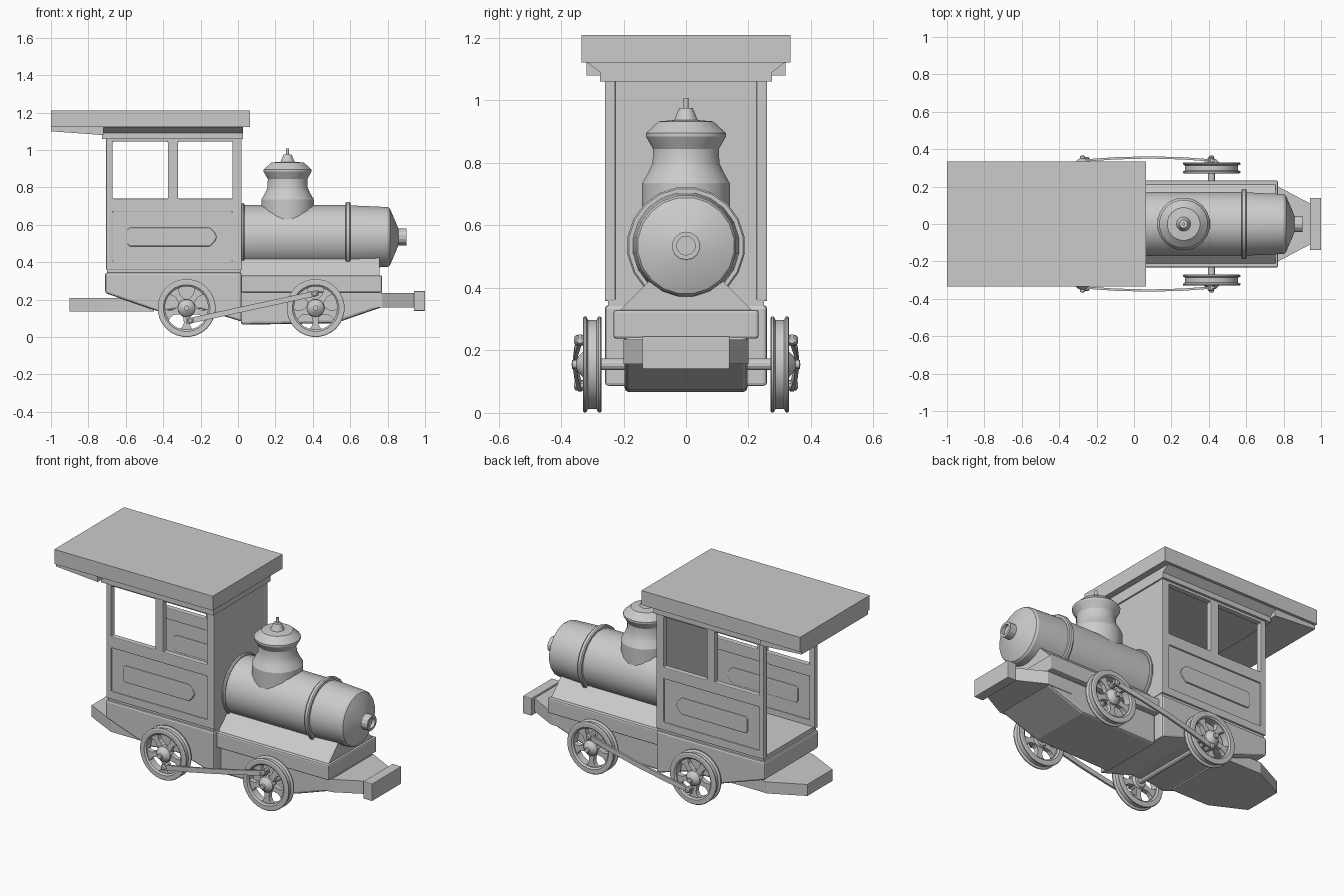
import bpy, bmesh, math
from mathutils import Vector

if "Cube" in bpy.data.objects:
    bpy.data.objects.remove(bpy.data.objects["Cube"])

# ---------- helpers ----------
def finish(name, bm, bevel=0, smooth=False, mirror=False):
    bmesh.ops.remove_doubles(bm, verts=bm.verts, dist=1e-5)
    bmesh.ops.recalc_face_normals(bm, faces=bm.faces)
    me = bpy.data.meshes.new(name)
    bm.to_mesh(me)
    bm.free()
    ob = bpy.data.objects.new(name, me)
    bpy.context.collection.objects.link(ob)
    if bevel:
        m = ob.modifiers.new("Bevel", 'BEVEL')
        m.width, m.segments, m.limit_method = bevel, 2, 'ANGLE'
    if mirror:
        m = ob.modifiers.new("Mirror", 'MIRROR')
        m.use_axis = (False, True, False)
    if smooth:
        bpy.ops.object.select_all(action='DESELECT')
        ob.select_set(True)
        bpy.context.view_layer.objects.active = ob
        bpy.ops.object.shade_smooth_by_angle(angle=math.radians(25))
    return ob

def place(axis, p, q, d):
    return {'x': (d, p, q), 'y': (p, d, q), 'z': (p, q, d)}[axis]

def add_prism(bm, pts, axis, lo, hi):
    a = [bm.verts.new(place(axis, p, q, lo)) for p, q in pts]
    b = [bm.verts.new(place(axis, p, q, hi)) for p, q in pts]
    bm.faces.new(a)
    bm.faces.new(b[::-1])
    for i in range(len(a)):
        j = (i + 1) % len(a)
        bm.faces.new((a[i], a[j], b[j], b[i]))

def prism(name, pts, axis, lo, hi, **kw):
    bm = bmesh.new()
    add_prism(bm, pts, axis, lo, hi)
    return finish(name, bm, **kw)

def box(name, x0, x1, y0, y1, z0, z1, **kw):
    return prism(name, [(x0, y0), (x1, y0), (x1, y1), (x0, y1)], 'z', z0, z1, **kw)

def lathe(name, prof, axis, c, segs=20, closed=False, **kw):
    """Turn (radius, position) points about an axis through c."""
    bm = bmesh.new()
    rings = []
    for r, d in prof:
        rings.append([bm.verts.new(place(axis, c[0] + r * math.cos(t), c[1] + r * math.sin(t), d))
                      for t in (2 * math.pi * (k + .5) / segs for k in range(segs))])
    n = len(rings)
    for i in range(n if closed else n - 1):
        a, b = rings[i], rings[(i + 1) % n]
        for k in range(segs):
            l = (k + 1) % segs
            bm.faces.new((a[k], a[l], b[l], b[k]))
    if not closed:
        bmesh.ops.remove_doubles(bm, verts=bm.verts, dist=1e-5)
    return finish(name, bm, smooth=True, **kw)

def sym(pts):
    """Complete an outline given on the positive side of its second axis."""
    return pts + [(p, -q) for p, q in reversed(pts)]

# ---------- roof ----------
box("roof", -1, .065, -.335, .335, 1.122, 1.21)
prism("roof_cornice", [(-.275, 1.06), (.275, 1.06), (.275, 1.09), (.318, 1.122), (-.318, 1.122), (-.275, 1.09)],
      'x', -.728, .027)
prism("roof_rear_support", [(-1, 1.13), (-1, 1.10), (-.72, 1.08), (-.72, 1.13)], 'y', -.318, .318)

# ---------- cab: side walls with two windows and a framed panel ----------
xs = [-.705, -.67, -.375, -.32, -.03, .02]
zs = [.358, .405, .67, .74, 1.045, 1.075]
holes = {(1, 1), (2, 1), (3, 1), (1, 3), (3, 3)}
bm = bmesh.new()
for i in range(5):
    for j in range(5):
        if (i, j) not in holes:
            bm.faces.new([bm.verts.new((x, .26, z)) for x, z in
                          ((xs[i], zs[j]), (xs[i + 1], zs[j]), (xs[i + 1], zs[j + 1]), (xs[i], zs[j + 1]))])
bmesh.ops.remove_doubles(bm, verts=bm.verts, dist=1e-5)
ext = bmesh.ops.extrude_face_region(bm, geom=bm.faces[:])
bmesh.ops.translate(bm, verts=[g for g in ext['geom'] if isinstance(g, bmesh.types.BMVert)], vec=(0, -.035, 0))
finish("cab_side_walls", bm, bevel=.005, mirror=True)
box("cab_side_panels", -.67, -.03, .234, .251, .405, .67, mirror=True)
prism("cab_panel_badges", [(-.58, .485), (-.15, .485), (-.125, .51), (-.112, .535), (-.125, .56), (-.15, .585),
                           (-.58, .585), (-.592, .573), (-.592, .497)], 'y', .226, .26, bevel=.006, mirror=True)
box("cab_front_wall", -.012, .018, -.255, .255, .358, 1.075)
box("cab_floor", -.7, .015, -.25, .25, .335, .372)

# ---------- chassis ----------
prism("cab_base", [(-.71, .345), (-.71, .235), (-.42, .135), (-.33, .15), (-.2, .15), (.02, .083), (.02, .345)],
      'y', -.26, .26, bevel=.012)
prism("rear_platform", sym([(-.9, .12), (-.7, .22), (-.45, .22)]), 'z', .138, .208)
box("front_frame", .01, .77, -.232, .232, .238, .33, bevel=.008)
prism("underbody", [(.015, .25), (.015, .066), (.52, .074), (.77, .16), (.77, .25)], 'y', -.197, .197, bevel=.015)
prism("front_platform", sym([(.6, .2), (.77, .2), (.945, .108)]), 'z', .157, .235)
box("front_buffer", .94, 1, -.14, .14, .14, .246, bevel=.004)

# ---------- boiler ----------
C = (0, .535)
prism("boiler_saddle", [(-.215, .325), (.215, .325), (.115, .425), (-.115, .425)], 'x', .01, .757)
lathe("boiler", [(0, 0), (.172, 0), (.172, .58), (.162, .8), (.155, .812), (.05, .856), (0, .856)], 'x', C)
for nm, x0, x1, r in (("boiler_rear_ring", .015, .035, .183), ("boiler_front_ring", .574, .602, .189)):
    lathe(nm, [(.16, x0), (r - .005, x0), (r, x0 + .006), (r, x1 - .006), (r - .005, x1), (.16, x1)], 'x', C)
lathe("boiler_nose", [(.05, .83), (.053, .852), (.045, .858), (.045, .9), (.03, .9), (.03, .88), (0, .88)], 'x', C, 14)

# ---------- chimney ----------
lathe("chimney", [(0, .6), (.142, .6), (.142, .735), (.122, .77), (.108, .80), (.107, .845), (.13, .885), (.13, .895),
                  (.088, .933), (.038, .937), (.022, .975), (.008, .976), (.008, 1.007), (0, 1.007)], 'z', (.265, 0), 20)

# ---------- wheels, axles ----------
ZC = .155
for tag, cx in (("rear", -.275), ("front", .415)):
    c = (cx, ZC)
    lathe(tag + "_wheel_rims", [(.149, .27), (.155, .274), (.155, .28), (.143, .287), (.143, .313), (.155, .32),
                                (.155, .326), (.149, .33), (.125, .33), (.116, .322), (.116, .278), (.125, .27)],
          'y', c, 28, closed=True, mirror=True)
    lathe(tag + "_wheel_hubs", [(0, .272), (.036, .275), (.05, .3), (.046, .325), (.026, .345), (.014, .35),
                                (.014, .364), (0, .366)], 'y', c, 14, mirror=True)
    bm = bmesh.new()
    half = [(.03, .026), (.055, .017), (.08, .014), (.1, .022), (.12, .042)]
    for k in range(5):
        a = math.radians(54 + 72 * k)
        pts = [(cx + r * math.cos(a) - w * math.sin(a), ZC + r * math.sin(a) + w * math.cos(a)) for r, w in sym(half)]
        add_prism(bm, pts, 'y', .288, .316)
    finish(tag + "_wheel_spokes", bm, mirror=True)
    lathe(tag + "_axle", [(0, -.29), (.019, -.29), (.019, .29), (0, .29)], 'y', c, 12)

# ---------- connecting rods: bowed outward, sloping from low rear pin to high front pin ----------
low, high = (-.255, .088), (.41, .232)
slope = (high[1] - low[1]) / (high[0] - low[0])
outer = [(-.275, .345), (-.1, .357), (.08, .362), (.26, .357), (.43, .345)]
rod = prism("connecting_rods", outer + [(x, y - .012) for x, y in reversed(outer)], 'z', -.015, .015, mirror=True)
for v in rod.data.vertices:
    v.co.z += low[1] + (v.co.x - low[0]) * slope
for nm, p in (("rear", low), ("front", high)):
    lathe(nm + "_crank_pins", [(0, .3), (.017, .3), (.017, .352), (.01, .358), (0, .358)], 'y', p, 10, mirror=True)
